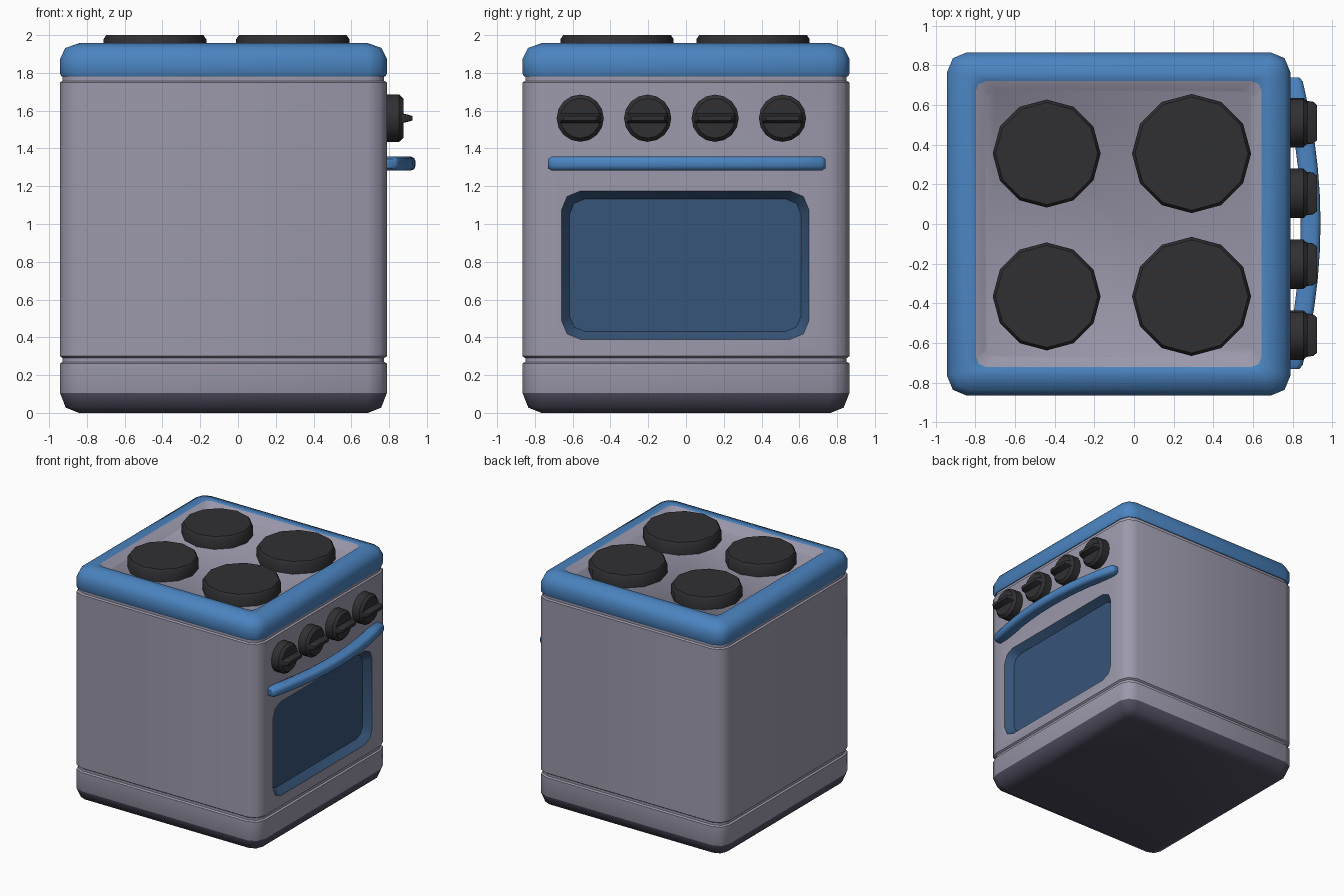
import bpy, bmesh
from math import sin, cos, pi, radians
from mathutils import Vector

cube = bpy.data.objects.get("Cube")
if cube:
    bpy.data.objects.remove(cube, do_unlink=True)


def material(name, rgb):
    m = bpy.data.materials.new(name)
    m.use_nodes = True
    m.diffuse_color = (*rgb, 1)
    m.node_tree.nodes["Principled BSDF"].inputs["Base Color"].default_value = (*rgb, 1)
    return m


GREY = material("grey enamel", (0.33, 0.32, 0.41))
BLUE = material("blue trim", (0.07, 0.23, 0.53))
GLASS = material("dark blue glass", (0.037, 0.09, 0.19))
BLACK = material("black plate", (0.03, 0.03, 0.034))
DARK = material("dark plinth", (0.08, 0.075, 0.115))

CX = -0.077          # centre of the cabinet
HALF = 0.865         # half width of the cabinet
FRONT = CX + HALF    # plane of the door


def rounded(w, h, r):
    """Outline of a rectangle with two-step round corners."""
    pts = []
    for k in range(4):
        sx, sy = ((1, 1), (-1, 1), (-1, -1), (1, -1))[k]
        for s in range(3):
            a = (k + s / 2) * pi / 2
            pts.append((sx * (w - r) + r * cos(a), sy * (h - r) + r * sin(a)))
    return pts


def circle(r, n):
    return [(r * cos(2 * pi * i / n), r * sin(2 * pi * i / n)) for i in range(n)]


def loft(bm, rings, caps=(True, True)):
    """Skin a list of equal rings of points; returns the rings of vertices."""
    vs = [[bm.verts.new(p) for p in ring] for ring in rings]
    n = len(vs[0])
    for a, b in zip(vs, vs[1:]):
        for i in range(n):
            j = (i + 1) % n
            bm.faces.new((a[i], a[j], b[j], b[i]))
    if caps[0]:
        bm.faces.new(vs[0][::-1])
    if caps[1]:
        bm.faces.new(vs[-1])
    return vs


def finish(name, bm, mats, rule=None, angle=35):
    bmesh.ops.recalc_face_normals(bm, faces=bm.faces)
    if rule:
        for f in bm.faces:
            f.material_index = rule(f.calc_center_median())
    mesh = bpy.data.meshes.new(name)
    bm.to_mesh(mesh)
    bm.free()
    for m in mats:
        mesh.materials.append(m)
    ob = bpy.data.objects.new(name, mesh)
    bpy.context.collection.objects.link(ob)
    bpy.ops.object.select_all(action='DESELECT')
    ob.select_set(True)
    bpy.context.view_layer.objects.active = ob
    bpy.ops.object.shade_smooth_by_angle(angle=radians(angle))
    return ob


def square_ring(inset, z, r=None):
    r = 0.1 - 0.75 * inset if r is None else r
    return [(CX + x, y, z) for x, y in rounded(HALF - inset, HALF - inset, r)]


# Cabinet: plinth, drawer, door section and the two shadow grooves
bm = bmesh.new()
profile = [(0.1, 0), (0.03, 0.028), (0, 0.105), (0, 0.262), (0.014, 0.27),
           (0.014, 0.29), (0, 0.3), (0, 1.75), (0.014, 1.758), (0.014, 1.79)]
loft(bm, [square_ring(i, z) for i, z in profile])

# Recessed window let into the front of the cabinet
bm.faces.ensure_lookup_table()
door = max((f for f in bm.faces if f.calc_area() > 1 and abs(f.calc_center_median().y) < 0.1
            and 0.5 < f.calc_center_median().z < 1.5),
           key=lambda f: f.calc_center_median().x)
border = list(door.edges)
bmesh.ops.delete(bm, geom=[door], context='FACES_ONLY')


def window_ring(inset, depth):
    return [(FRONT - depth, y - 0.004, z + 0.782)
            for y, z in rounded(0.655 - inset, 0.393 - inset, 0.1 - inset / 2)]


outer = loft(bm, [window_ring(0, 0), window_ring(0.043, 0.06)], (False, True))[0]
border += [e for e in bm.edges if e.verts[0] in outer and e.verts[1] in outer]
bmesh.ops.triangle_fill(bm, edges=border, use_beauty=True, normal=Vector((1, 0, 0)))


def cabinet_colour(c):
    if c.z < 0.105:
        return 1
    recessed = c.x < FRONT - 0.02 and c.x > FRONT - 0.08
    return 2 if recessed and abs(c.y) < 0.7 and 0.35 < c.z < 1.2 else 0


finish("cabinet", bm, [GREY, DARK, GLASS], cabinet_colour, 50)

# Hob: blue rim with a sunken grey tray
bm = bmesh.new()
rim = [square_ring(i, z) for i, z in
       [(0.008, 1.78), (0, 1.795), (0, 1.875), (0.028, 1.932), (0.1, 1.957)]]
rim += [square_ring(0.145, 1.957, 0.05), square_ring(0.19, 1.9, 0.05)]
loft(bm, rim)


def hob_colour(c):
    inside = max(abs(c.x - CX), abs(c.y)) < HALF - 0.147
    return 1 if inside and c.z > 1.85 else 0


finish("hob", bm, [BLUE, GREY], hob_colour, 50)

# Hot plates: smaller pair at the back, larger pair at the front
for label, x, r in (("back", -0.44, 0.272), ("front", 0.29, 0.3)):
    for side, y in (("left", 0.355), ("right", -0.365)):
        bm = bmesh.new()
        loft(bm, [[(x + px, y + py, z) for px, py in circle(rr, 12)]
                  for rr, z in ((r, 1.89), (r, 1.978), (r - 0.015, 2.0))])
        finish(f"{label}_{side}_hot_plate", bm, [BLACK])

# Control knobs with a grip bar
for n in range(4):
    y0, z0 = -0.56 + n * 0.357, 1.56
    bm = bmesh.new()
    loft(bm, [[(FRONT + d, y0 + py, z0 + pz) for py, pz in circle(r, 16)]
              for d, r in ((-0.02, 0.125), (0.065, 0.125), (0.087, 0.105))])
    loft(bm, [[(FRONT + d, y0 + py, z0 + pz) for py, pz in rounded(w, h, 0.008)]
              for d, w, h in ((0.08, 0.11, 0.026), (0.115, 0.105, 0.018), (0.135, 0.088, 0.012))])
    finish(f"knob_{n + 1}", bm, [BLACK])

# Door handle: bowed bar with rounded ends
bm = bmesh.new()
rings = []
STEPS = 10
for k in range(-1, STEPS + 2):
    t = max(-1, min(1, 2 * k / STEPS - 1))
    end = k < 0 or k > STEPS
    s = 0.65 if end else 1
    y = 0.004 + t * (0.735 if end else 0.715)
    x = 0.8 + 0.09 * (1 - t * t)
    rings.append([(x + s * px, y, 1.32 + s * pz) for px, pz in rounded(0.05, 0.037, 0.025)])
loft(bm, rings)
finish("door_handle", bm, [BLUE], None, 50)
